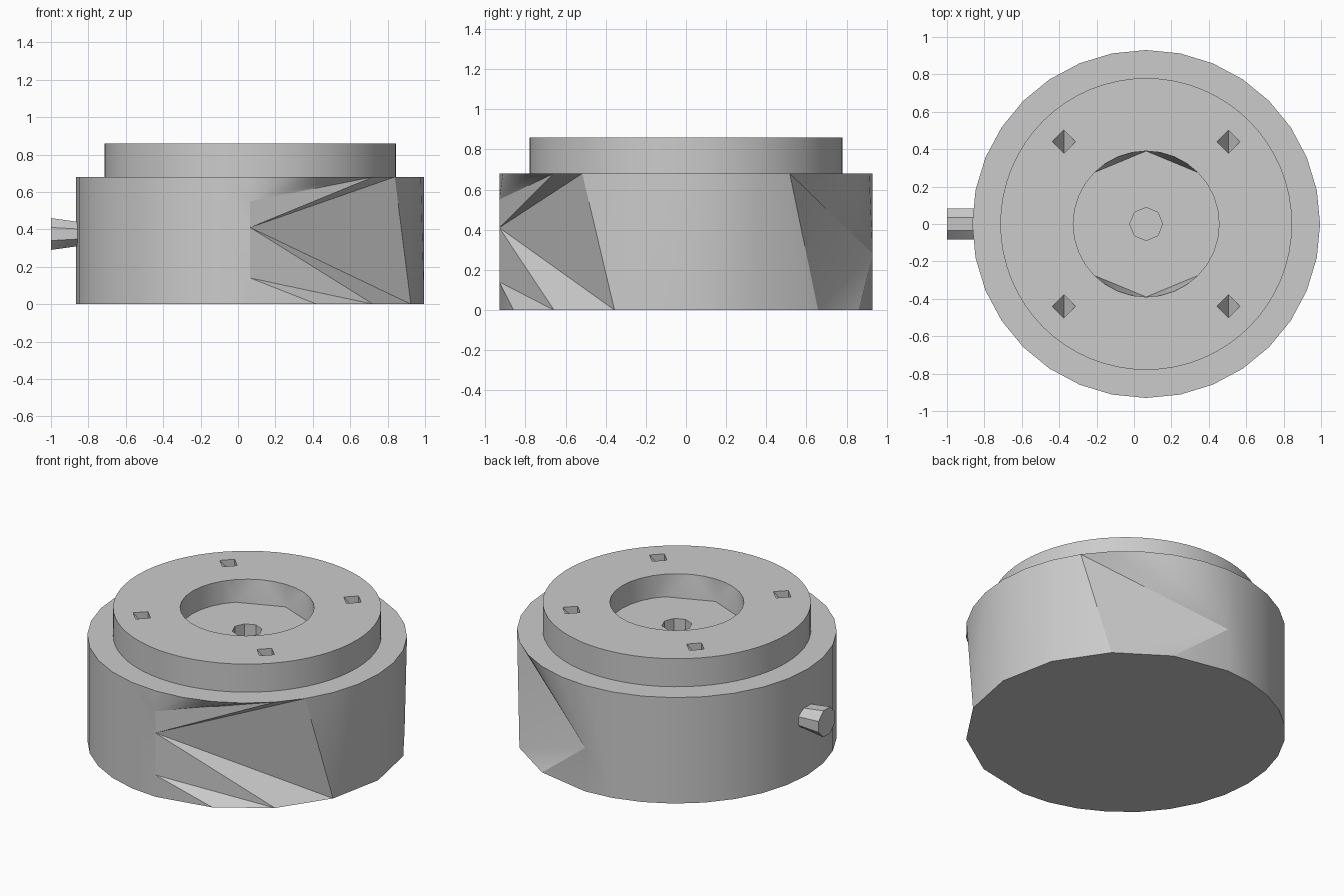
import bpy, bmesh, math

cube = bpy.data.objects.get("Cube")
if cube:
    bpy.data.objects.remove(cube)

CX, R = 0.065, 0.93          # hub axis and main radius
BODY_TOP, PLATE_TOP = 0.68, 0.86

grey = bpy.data.materials.new("plain_grey")
grey.use_nodes = True
colour = (0.6, 0.6, 0.6, 1)
grey.diffuse_color = colour
grey.node_tree.nodes["Principled BSDF"].inputs["Base Color"].default_value = colour


def finish(name, bm, smooth=28):
    bmesh.ops.recalc_face_normals(bm, faces=bm.faces[:])
    mesh = bpy.data.meshes.new(name)
    bm.to_mesh(mesh)
    bm.free()
    obj = bpy.data.objects.new(name, mesh)
    mesh.materials.append(grey)
    bpy.context.collection.objects.link(obj)
    shade(obj, smooth)
    return obj


def shade(obj, degrees):
    bpy.ops.object.select_all(action='DESELECT')
    obj.select_set(True)
    bpy.context.view_layer.objects.active = obj
    bpy.ops.object.shade_smooth_by_angle(angle=math.radians(degrees))


def ring(radius, z, angles, x=CX, y=0):
    return [(x + radius * math.cos(math.radians(a)),
             y + radius * math.sin(math.radians(a)), z) for a in angles]


def hull(name, points):
    bm = bmesh.new()
    for p in points:
        bm.verts.new(p)
    bmesh.ops.convex_hull(bm, input=bm.verts[:])
    bmesh.ops.dissolve_limit(bm, angle_limit=0.002, verts=bm.verts[:], edges=bm.edges[:])
    return finish(name, bm)


def steps(n):
    return [360 * i / n for i in range(n)]


def cut(target, cutter):
    cutter.hide_render = True
    mod = target.modifiers.new("cut", 'BOOLEAN')
    mod.operation, mod.solver, mod.object = 'DIFFERENCE', 'EXACT', cutter
    bpy.context.view_layer.objects.active = target
    bpy.ops.object.modifier_apply(modifier=mod.name)


# Drum body: regular on the left, coarse faceted fans on the right
bm = bmesh.new()
SEG = 32
top = [bm.verts.new(p) for p in ring(R, BODY_TOP, steps(SEG))]
base = {k: bm.verts.new(p) for k, p in enumerate(ring(R, 0, steps(SEG)))
        if 8 <= k <= 24 or k % 2 == 0}
low, mid, high = [bm.verts.new((CX, -R, z)) for z in (0.14, 0.41, 0.55)]
back = bm.verts.new((CX, R, 0.28))


def fan(apex, chain):
    for a, b in zip(chain, chain[1:]):
        bm.faces.new((apex, a, b))


def t(k):
    return top[k % SEG]


def b(k):
    return base[k % SEG]


for k in range(8, 24):
    loop = [b(k), b(k + 1)]
    if k == 23:
        loop += [low, mid, high]
    loop += [t(k + 1), t(k)]
    if k == 8:
        loop.append(back)
    bm.faces.new(loop)
fan(low, [b(-8), b(-6), b(-4), mid])
fan(mid, [b(-4), b(-2), t(-3), t(-4), high])
fan(high, [t(-k) for k in range(4, 9)])
fan(back, [b(8), b(6), b(4)] + [t(k) for k in range(3, 9)])
fan(b(4), [t(3), t(2), b(2)])
fan(b(2), [t(2), t(1), b(0)])
fan(b(-2), [t(-3), t(-2), t(-1), b(0)])
fan(b(0), [t(1), t(0), t(-1)])
bm.faces.new(top)
bm.faces.new([base[k] for k in sorted(base)])
body = finish("drum_body", bm)

# Raised top plate
plate = hull("top_plate", ring(0.78, BODY_TOP, steps(64)) + ring(0.78, PLATE_TOP, steps(64)))

# Central recess, with a coarser floor at the front and back
floor_angles = [a for a in steps(32) if abs(math.sin(math.radians(a))) < 0.72 or a % 90 == 0]
recess = hull("recess_cutter", ring(0.39, 0.715, floor_angles)
              + ring(0.39, PLATE_TOP, steps(32)) + ring(0.39, 0.95, steps(32)))

# Octagonal bore through the recess floor
bore = hull("bore_cutter", ring(0.088, 0.52, steps(8)) + ring(0.088, 0.78, steps(8)))
cut(plate, recess)
cut(plate, bore)
cut(body, bore)
cutters = [recess, bore]

# Four diamond bolt holes with wedge floors
for sx in (-1, 1):
    for sy in (-1, 1):
        x, y = CX + sx * 0.44, sy * 0.44
        hole = hull("bolt_hole_cutter", ring(0.062, 0.75, (90, 270), x, y)
                    + ring(0.062, PLATE_TOP, steps(4), x, y)
                    + ring(0.062, 0.95, steps(4), x, y))
        cut(plate, hole)
        cutters.append(hole)
for c in cutters:
    bpy.data.objects.remove(c)
shade(body, 28)
shade(plate, 28)


# Octagonal side peg, flaring slightly outward
def peg_end(x, height):
    return [(x, 0.09 * math.cos(math.radians(a + 22.5)),
             0.375 + height * math.sin(math.radians(a + 22.5))) for a in steps(8)]


hull("side_peg", peg_end(-1, 0.092) + peg_end(-0.8, 0.062))
